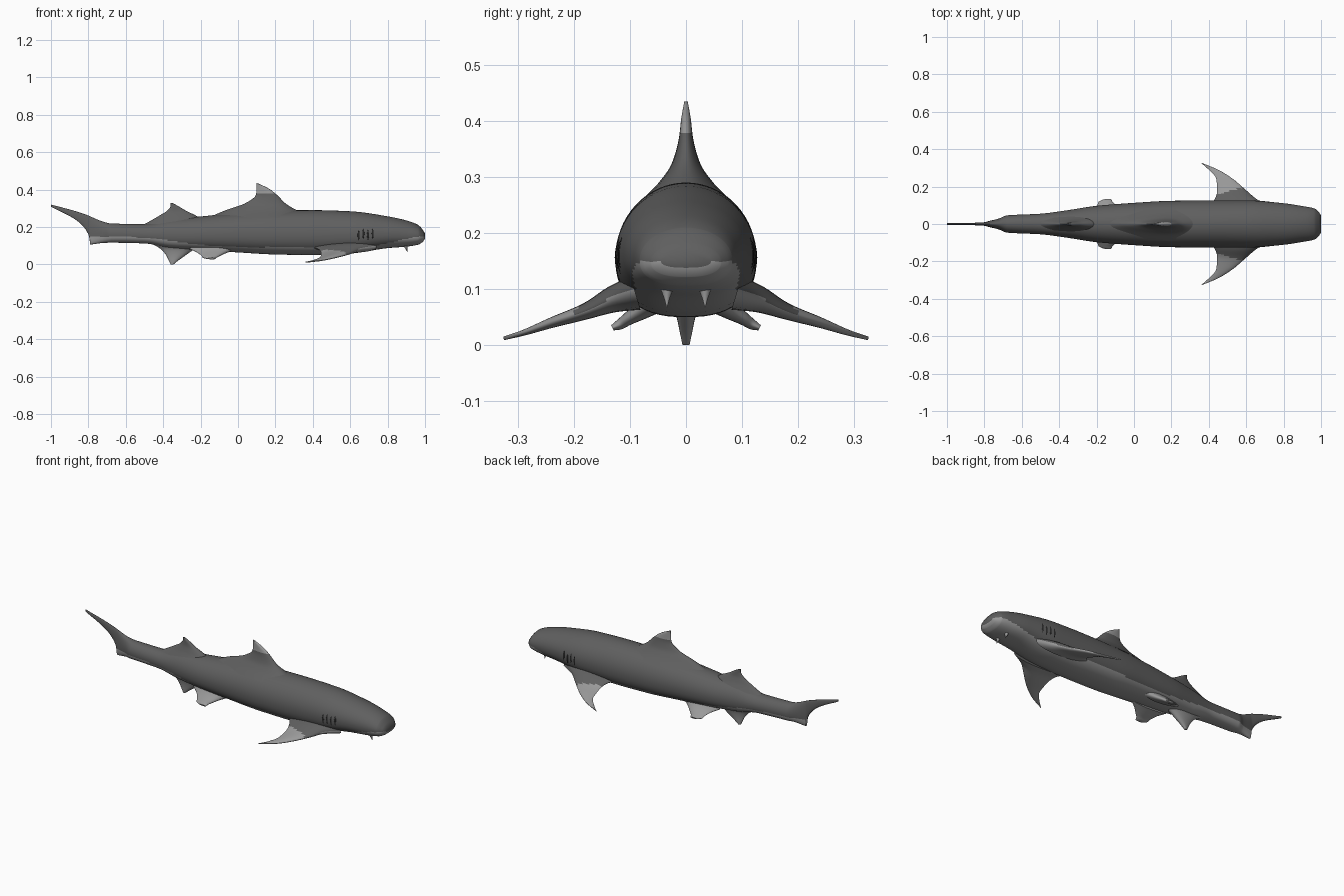
import bpy
import bmesh
from math import sin, cos, pi
from mathutils import Vector

if "Cube" in bpy.data.objects:
    bpy.data.objects.remove(bpy.data.objects["Cube"])


def material(name, v):
    m = bpy.data.materials.new(name)
    m.use_nodes = True
    m.diffuse_color = (v, v, v, 1)
    m.node_tree.nodes["Principled BSDF"].inputs["Base Color"].default_value = (v, v, v, 1)
    return m


DARK, LIGHT, BLACK = 0, 1, 2
MATS = [material("dark grey back", 0.115), material("pale grey belly", 0.32),
        material("black slits", 0.02)]


def curve(rows, x):
    """Monotone smooth interpolation of rows keyed by their first value."""
    i = max(k for k in range(len(rows) - 1) if k == 0 or rows[k][0] <= x)
    a, b = rows[i], rows[i + 1]
    h = b[0] - a[0]
    t = (x - a[0]) / h

    def slope(k, c):
        return (rows[k + 1][c] - rows[k][c]) / (rows[k + 1][0] - rows[k][0])

    def tangent(k, c):
        if k == 0:
            return slope(0, c)
        if k == len(rows) - 1:
            return slope(k - 1, c)
        p, q = slope(k - 1, c), slope(k, c)
        return 2 * p * q / (p + q) if p * q > 0 else 0

    out = []
    for c in range(1, len(a)):
        m, n = tangent(i, c) * h, tangent(i + 1, c) * h
        d = b[c] - a[c]
        out.append(a[c] + m * t + (3 * d - 2 * m - n) * t ** 2 + (m + n - 2 * d) * t ** 3)
    return out


def loft(name, rings, paint):
    """Skin closed rings of points, cap both ends and colour faces by a rule."""
    bm = bmesh.new()
    vs = [[bm.verts.new(p) for p in ring] for ring in rings]
    n = len(vs[0])
    for a, b in zip(vs, vs[1:]):
        for j in range(n):
            k = (j + 1) % n
            bm.faces.new((a[j], a[k], b[k], b[j]))
    bm.faces.new(vs[0][::-1])
    bm.faces.new(vs[-1])
    bmesh.ops.recalc_face_normals(bm, faces=bm.faces)
    bm.normal_update()
    for f in bm.faces:
        f.material_index = paint(f.calc_center_median(), f.normal)
    me = bpy.data.meshes.new(name)
    bm.to_mesh(me)
    bm.free()
    ob = bpy.data.objects.new(name, me)
    bpy.context.collection.objects.link(ob)
    for m in MATS:
        me.materials.append(m)
    bpy.ops.object.select_all(action='DESELECT')
    ob.select_set(True)
    bpy.context.view_layer.objects.active = ob
    bpy.ops.object.shade_smooth_by_angle(angle=0.8)
    return ob


# Body: x, top, bottom, half width
BODY = [(-1, .32, .308, .004), (-.87, .285, .24, .006), (-.825, .27, .2, .008),
        (-.796, .26, .15, .01), (-.79, .257, .107, .012), (-.72, .228, .115, .03),
        (-.68, .219, .116, .046), (-.5, .215, .112, .055), (-.36, .24, .088, .073),
        (-.2, .256, .076, .097), (0, .276, .064, .113), (.2, .288, .053, .124),
        (.4, .29, .05, .126), (.6, .284, .058, .126), (.8, .257, .087, .111),
        (.9, .235, .095, .096), (.965, .21, .106, .083), (.99, .182, .122, .062),
        (1, .166, .138, .045)]
# Height of the line between back and belly
EDGE = [(-1, .15), (-.6, .147), (-.45, .138), (-.2, .105), (0, .094), (.5, .088),
        (.72, .1), (.97, .148), (1, .15)]


def section(x, n=64):
    top, bottom, w = curve(BODY, x)
    mid = bottom + (top - bottom) * .44
    ring = []
    for i in range(n):
        c, s = cos(2 * pi * i / n), sin(2 * pi * i / n)
        if s >= 0:
            ring.append((x, w * c, mid + (top - mid) * s))
        else:
            y = abs(c) ** .8 * (1 if c > 0 else -1)
            ring.append((x, w * y, mid - (mid - bottom) * abs(s) ** .85))
    return ring


def belly_rule(c, n):
    return LIGHT if c.z < curve(EDGE, c.x)[0] else DARK


stations = sorted({round(-1 + i / 90, 4) for i in range(181)} | {r[0] for r in BODY})
loft("body", [section(x) for x in stations], belly_rule)


def fin(name, rows, paint, normal, steps=28, n=16):
    """Rows from root to tip: leading x, trailing x, y, z, half thickness."""
    normal = Vector(normal).normalized()
    keyed = [(i, *r) for i, r in enumerate(rows)]
    rings = []
    for s in range(steps + 1):
        lead, trail, y, z, thick = curve(keyed, s * (len(rows) - 1) / steps)
        ring = []
        for i in range(n * 2):
            a = pi * i / n
            x = (lead + trail) / 2 + (lead - trail) / 2 * cos(a)
            off = thick * sin(a) * (1 + .3 * cos(a))
            ring.append(Vector((x, y, z)) + normal * off)
        rings.append(ring)
    return loft(name, rings, paint)


# Fins on the centre line
fin("first_dorsal_fin",
    [(.4, -.16, 0, .25, .085), (.31, -.06, 0, .292, .045), (.255, .035, 0, .325, .024),
     (.21, .095, 0, .37, .012), (.165, .1, 0, .405, .008), (.105, .1, 0, .434, .003)],
    lambda c, n: LIGHT if c.z > .38 else DARK, (0, 1, 0))
fin("second_dorsal_fin",
    [(-.16, -.5, 0, .215, .05), (-.22, -.425, 0, .258, .024), (-.28, -.378, 0, .288, .012),
     (-.32, -.36, 0, .312, .008), (-.35, -.36, 0, .328, .004)],
    lambda c, n: DARK, (0, 1, 0))
fin("anal_fin",
    [(-.18, -.46, 0, .11, .045), (-.235, -.41, 0, .08, .025), (-.285, -.382, 0, .045, .015),
     (-.32, -.37, 0, .02, .01), (-.345, -.36, 0, 0, .006)],
    lambda c, n: LIGHT, (0, 1, 0))


def pectoral_rule(c, n):
    if n.z < 0 or abs(c.y) > .155 + (c.x - .44) * .3:
        return LIGHT
    return DARK


# Paired parts
for side, s in (("left", 1), ("right", -1)):
    fin(side + "_pectoral_fin",
        [(.74, .39, s * .09, .093, .03), (.66, .43, s * .13, .082, .023),
         (.6, .445, s * .18, .06, .014), (.53, .44, s * .24, .04, .009),
         (.45, .4, s * .29, .022, .005), (.365, .36, s * .325, .012, .003)],
        pectoral_rule, (0, s * .3, 1))
    fin(side + "_pelvic_fin",
        [(-.02, -.26, s * .05, .085, .025), (-.07, -.215, s * .08, .062, .016),
         (-.1, -.195, s * .105, .046, .011), (-.115, -.19, s * .118, .037, .009),
         (-.12, -.165, s * .131, .031, .005)],
        lambda c, n: LIGHT, (0, s * .5, 1))

    # Gill slits lying on the flank
    for g in range(4):
        x, low = .645 + g * .025, .128 + (g % 2) * .008
        rings = []
        for k in range(7):
            z = low + k * .0095
            upper = [p for p in section(x, 256) if p[1] * s > 0]
            y = min(upper, key=lambda p: abs(p[2] - z) + (abs(p[1]) < .04))[1]
            w = .001 + .0045 * sin(pi * k / 6)
            rings.append([(x + w * cos(pi * q / 4), y + s * .4 * w * sin(pi * q / 4), z)
                          for q in range(8)])
        loft(f"{side}_gill_slit_{g + 1}", rings, lambda c, n: BLACK)

    # Barbel below the snout
    rings = []
    for k in range(6):
        r = .011 * (1 - k / 5) ** 1.3 + .001
        rings.append([(.895 + k * .002 + r * cos(pi * q / 5), s * .034 + r * sin(pi * q / 5),
                       .1 - k * .0066) for q in range(10)])
    loft(side + "_barbel", rings, lambda c, n: LIGHT)
